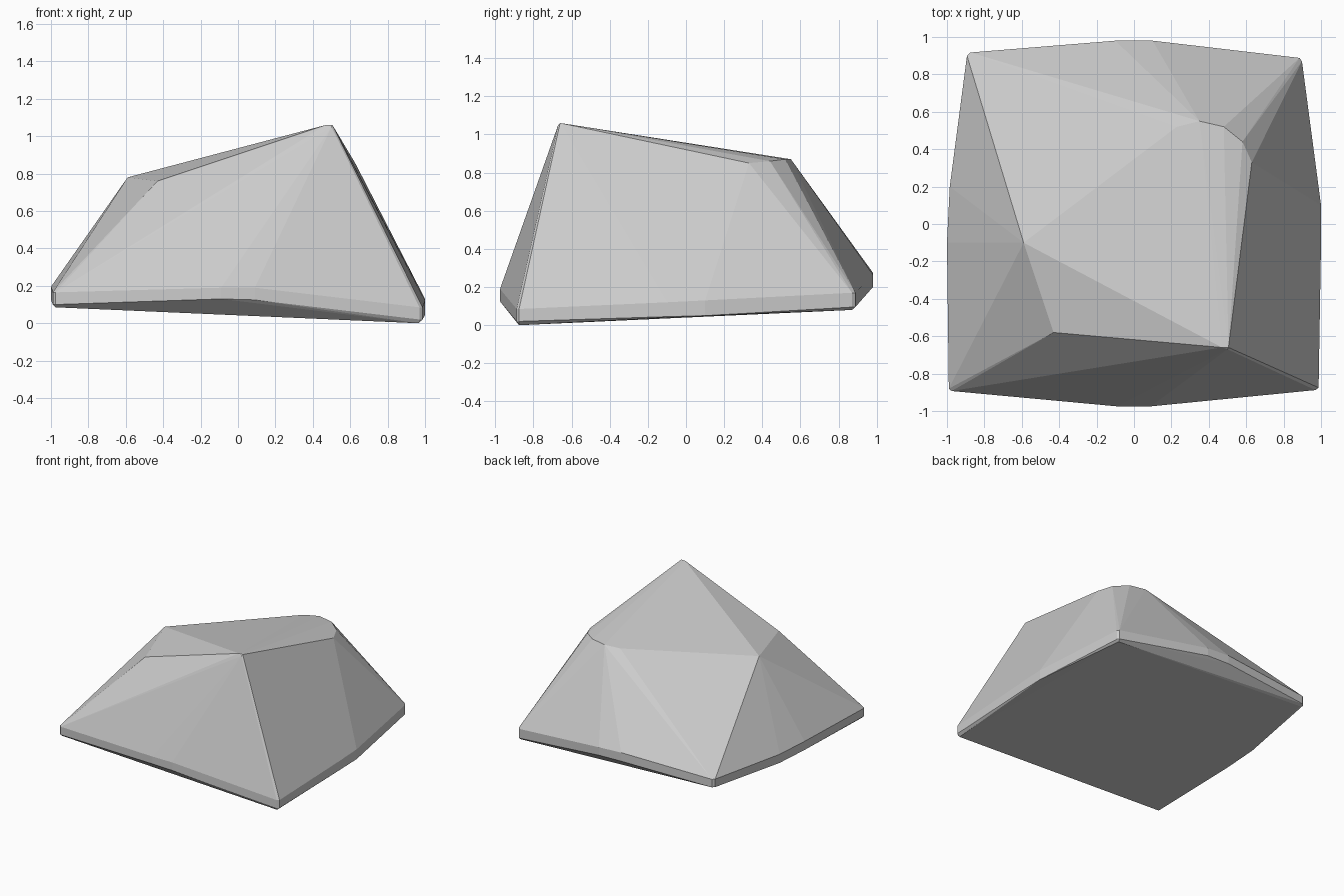
import bpy
import bmesh
import math

# Pale stone colour
stone = bpy.data.materials.new("pale_stone")
stone.diffuse_color = (0.6, 0.6, 0.6, 1)

# Peaks and the rounded shoulder at the back of the top
points = [
    (0.47, -0.66, 1.06), (0.505, -0.66, 1.06), (0.50, -0.67, 1.05),
    (-0.59, -0.10, 0.78), (-0.43, -0.58, 0.76),
    (0.23, 0.52, 0.86), (0.35, 0.55, 0.87), (0.48, 0.52, 0.87),
    (0.58, 0.44, 0.86), (0.63, 0.33, 0.85),
]

# Rim band: x, y, lower z, upper z
rim = [
    (-0.99, -0.88, 0.10, 0.165), (-0.975, -0.893, 0.10, 0.165),
    (-0.09, -0.975, 0.13, 0.19), (0.09, -0.975, 0.125, 0.19),
    (0.97, -0.888, 0.02, 0.085), (0.987, -0.875, 0.02, 0.085),
    (1.0, -0.10, 0.045, 0.12), (1.0, 0.10, 0.05, 0.13),
    (0.898, 0.87, 0.095, 0.17), (0.885, 0.888, 0.095, 0.17),
    (0.10, 0.98, 0.20, 0.265), (-0.10, 0.98, 0.205, 0.275),
    (-0.875, 0.917, 0.175, 0.24), (-0.893, 0.90, 0.175, 0.24),
    (-0.985, 0.20, 0.13, 0.20), (-1.0, -0.10, 0.125, 0.195),
]
for x, y, low, high in rim:
    points += [(x, y, low), (x, y, high)]

# Tilted flat underside
points += [(-0.975, -0.875, 0.085), (0.965, -0.875, 0.0),
           (0.88, 0.87, 0.08), (-0.87, 0.89, 0.165)]

# Wrap the points in a faceted boulder
bm = bmesh.new()
for p in points:
    bm.verts.new(p)
hull = bmesh.ops.convex_hull(bm, input=bm.verts)
loose = {v for v in hull["geom_interior"] + hull["geom_unused"]
         if isinstance(v, bmesh.types.BMVert) and v.is_valid}
bmesh.ops.delete(bm, geom=list(loose), context="VERTS")
bmesh.ops.dissolve_limit(bm, angle_limit=math.radians(1),
                         verts=bm.verts, edges=bm.edges)
bmesh.ops.recalc_face_normals(bm, faces=bm.faces)
mesh = bpy.data.meshes.new("boulder")
bm.to_mesh(mesh)
bm.free()
mesh.materials.append(stone)
boulder = bpy.data.objects.new("boulder", mesh)
bpy.context.collection.objects.link(boulder)

# Flat facets
for face in mesh.polygons:
    face.use_smooth = False
